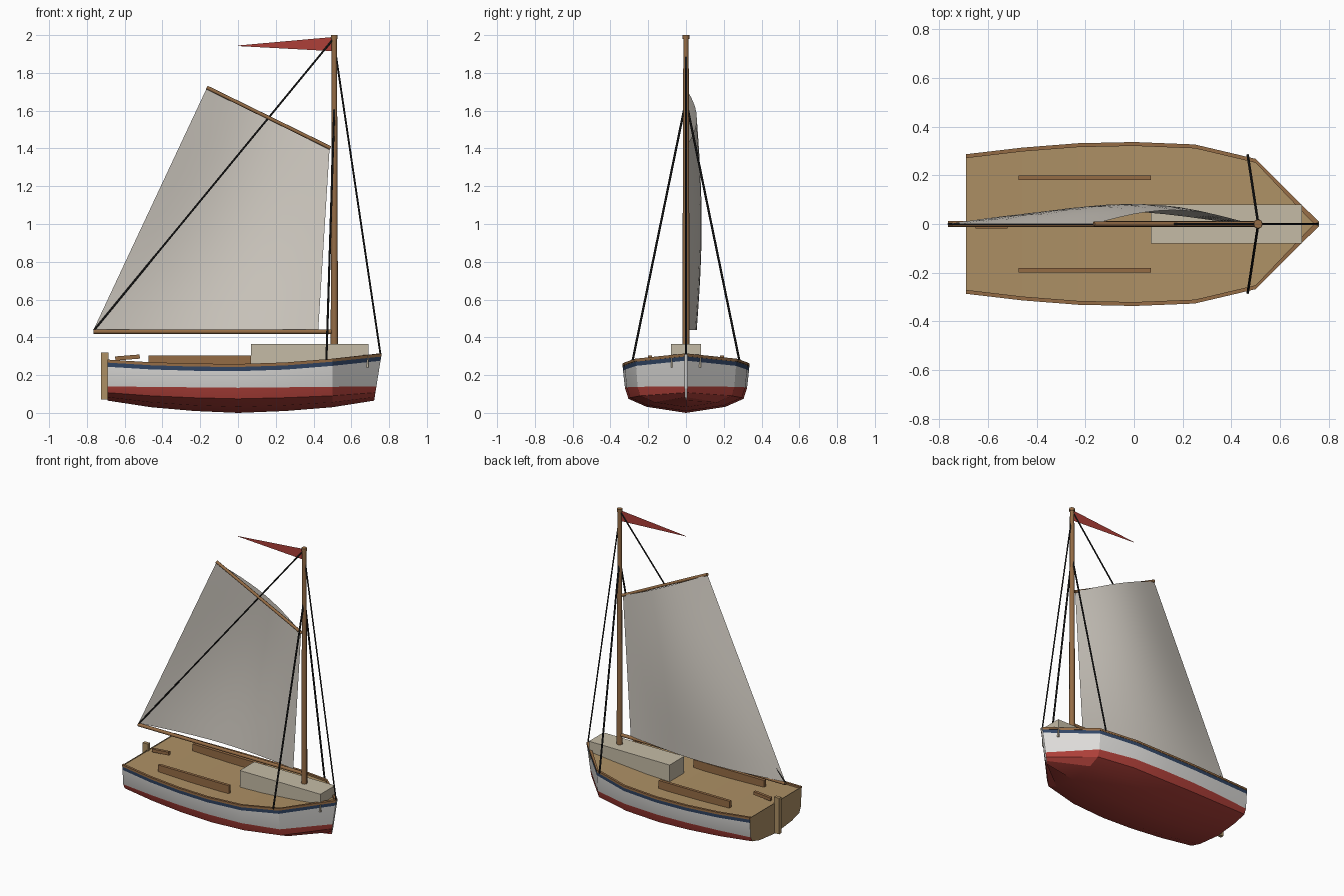
import bpy, bmesh, math
from mathutils import Vector

if "Cube" in bpy.data.objects:
    bpy.data.objects.remove(bpy.data.objects["Cube"])


def material(name, *rgb):
    m = bpy.data.materials.new(name)
    m.diffuse_color = (*rgb, 1)
    m.use_nodes = True
    m.node_tree.nodes["Principled BSDF"].inputs["Base Color"].default_value = m.diffuse_color
    return m


WHITE = material("white_paint", 0.72, 0.71, 0.69)
RED = material("red_paint", 0.42, 0.05, 0.04)
NAVY = material("navy_paint", 0.03, 0.06, 0.13)
DECK = material("deck_wood", 0.42, 0.28, 0.13)
WOOD = material("brown_wood", 0.30, 0.15, 0.06)
CANVAS = material("canvas", 0.66, 0.62, 0.56)
CABIN = material("cabin_paint", 0.56, 0.50, 0.38)
ROPE = material("rope", 0.015, 0.015, 0.015)


def finish(name, bm, mats, smooth=None):
    bmesh.ops.recalc_face_normals(bm, faces=bm.faces)
    me = bpy.data.meshes.new(name)
    bm.to_mesh(me)
    bm.free()
    ob = bpy.data.objects.new(name, me)
    bpy.context.collection.objects.link(ob)
    for m in mats:
        me.materials.append(m)
    if smooth:
        bpy.ops.object.select_all(action='DESELECT')
        ob.select_set(True)
        bpy.context.view_layer.objects.active = ob
        bpy.ops.object.shade_smooth_by_angle(angle=math.radians(smooth))
    return ob


def loft(name, sections, mats, strip_mats=None, end_mats=None, closed=False, smooth=None):
    """Skin a list of equal-length sections; strip_mats colours each strip."""
    bm = bmesh.new()
    rows = [[bm.verts.new(p) for p in s] for s in sections]
    n = len(rows[0])
    for a, b in zip(rows, rows[1:]):
        for j in range(n if closed else n - 1):
            k = (j + 1) % n
            f = bm.faces.new((a[j], a[k], b[k], b[j]))
            f.material_index = strip_mats[j] if strip_mats else 0
    if end_mats:
        for row, m in zip((rows[0], rows[-1]), end_mats):
            bm.faces.new(row).material_index = m
    return finish(name, bm, mats, smooth)


def box(name, lo, hi, mat):
    sections = [[(x, lo[1], lo[2]), (x, hi[1], lo[2]), (x, hi[1], hi[2]), (x, lo[1], hi[2])]
                for x in (lo[0], hi[0])]
    return loft(name, sections, [mat], end_mats=(0, 0), closed=True)


def rod(name, a, b, r1, r2, mat, sides=8):
    a, b = Vector(a), Vector(b)
    bm = bmesh.new()
    bmesh.ops.create_cone(bm, cap_ends=True, segments=sides, radius1=r1, radius2=r2,
                          depth=(b - a).length)
    ob = finish(name, bm, [mat], 50)
    ob.location = (a + b) / 2
    ob.rotation_euler = (b - a).to_track_quat('Z', 'Y').to_euler()
    return ob


# Hull stations: x, half width, sheer height, keel height
STATIONS = [(-0.69, 0.285, 0.278, 0.065), (-0.46, 0.312, 0.264, 0.03), (-0.23, 0.330, 0.257, 0.01),
            (0.0, 0.335, 0.255, 0.0), (0.25, 0.325, 0.263, 0.01), (0.5, 0.266, 0.283, 0.03),
            (0.76, 0.007, 0.31, 0.065)]


def hull_section(x, w, s, k):
    water = 0.133 + 0.01 * abs(x)
    half = [(w, s), (w, s - 0.012), (w * 0.995, s - 0.034), (w * 0.965, water),
            (w * 0.91, k + (water - k) * 0.56), (w * 0.62, k + (water - k) * 0.24)]
    loop = half + [(0, k)] + [(-y, z) for y, z in reversed(half)]
    rake = 0.16 if x > 0.7 else 0
    return [(x - rake * (s - z), y, z) for y, z in loop]


strips = [3, 1, 0, 2, 2, 2]
loft("hull", [hull_section(*s) for s in STATIONS], [WHITE, NAVY, RED, WOOD, DECK],
     strips + strips[::-1], (4, 0), smooth=25)

# Deck and the rail around it
loft("deck", [[(x, w * 0.99, s - 0.008), (x, -w * 0.99, s - 0.008)] for x, w, s, k in STATIONS], [DECK])
for side, label in ((1, "left"), (-1, "right")):
    rail = []
    for x, w, s, k in STATIONS:
        xi, wi = (x - 0.02, 0.0) if x > 0.7 else (x, w - 0.014)
        rail.append([(x, side * (w + 0.002), s - 0.01), (x, side * (w + 0.002), s + 0.004),
                     (xi, side * wi, s + 0.004), (xi, side * wi, s - 0.01)])
    loft(label + "_rail", rail, [WOOD], end_mats=(0, 0), closed=True)
    box(label + "_bench", (-0.475, side * 0.19 - 0.01, 0.24), (0.07, side * 0.19 + 0.01, 0.304), WOOD)

# Cabin, rudder and tiller
box("cabin", (0.07, -0.08, 0.24), (0.69, 0.08, 0.365), CABIN)
box("rudder", (-0.725, -0.012, 0.07), (-0.685, 0.012, 0.32), DECK)
tiller = box("tiller", (-0.065, -0.01, -0.011), (0.065, 0.01, 0.011), WOOD)
tiller.location = (-0.585, -0.008, 0.293)
tiller.rotation_euler.y = -0.08

# Spars
rod("mast", (0.51, 0, 0.25), (0.51, 0, 1.985), 0.02, 0.014, WOOD)
rod("mast_cap", (0.51, 0, 1.98), (0.51, 0, 2.0), 0.018, 0.018, WOOD)
rod("boom", (-0.765, 0, 0.43), (0.5, 0, 0.43), 0.012, 0.012, WOOD)
rod("gaff", (-0.165, 0, 1.723), (0.49, 0, 1.402), 0.01, 0.01, WOOD)

# Sail: four corners with a belly towards the back
tack, clew = Vector((0.425, 0, 0.44)), Vector((-0.765, 0, 0.44))
throat, peak = Vector((0.485, 0, 1.405)), Vector((-0.165, 0, 1.72))
sail = []
for i in range(13):
    v = i / 12
    row = []
    for j in range(13):
        u = j / 12
        p = tack.lerp(clew, u).lerp(throat.lerp(peak, u), v)
        p.y = math.sin(math.pi * u) * (0.057 + 0.026 * math.sin(math.pi * v))
        row.append(p)
    sail.append(row)
loft("sail", sail, [CANVAS], smooth=40)

# Rigging
rod("forestay", (0.513, 0, 1.93), (0.755, 0, 0.305), 0.005, 0.005, ROPE, 6)
rod("topping_lift", (0.505, 0, 1.98), (-0.763, 0, 0.437), 0.005, 0.005, ROPE, 6)
for side, label in ((1, "left"), (-1, "right")):
    rod(label + "_shroud", (0.51, side * 0.005, 1.63), (0.468, side * 0.282, 0.28), 0.006, 0.006, ROPE, 6)

# Pennant
loft("pennant", [[(0.505, 0, 1.915), (0.505, 0, 1.99)], [(0.0, 0, 1.942), (0.0, 0, 1.945)]], [RED])
